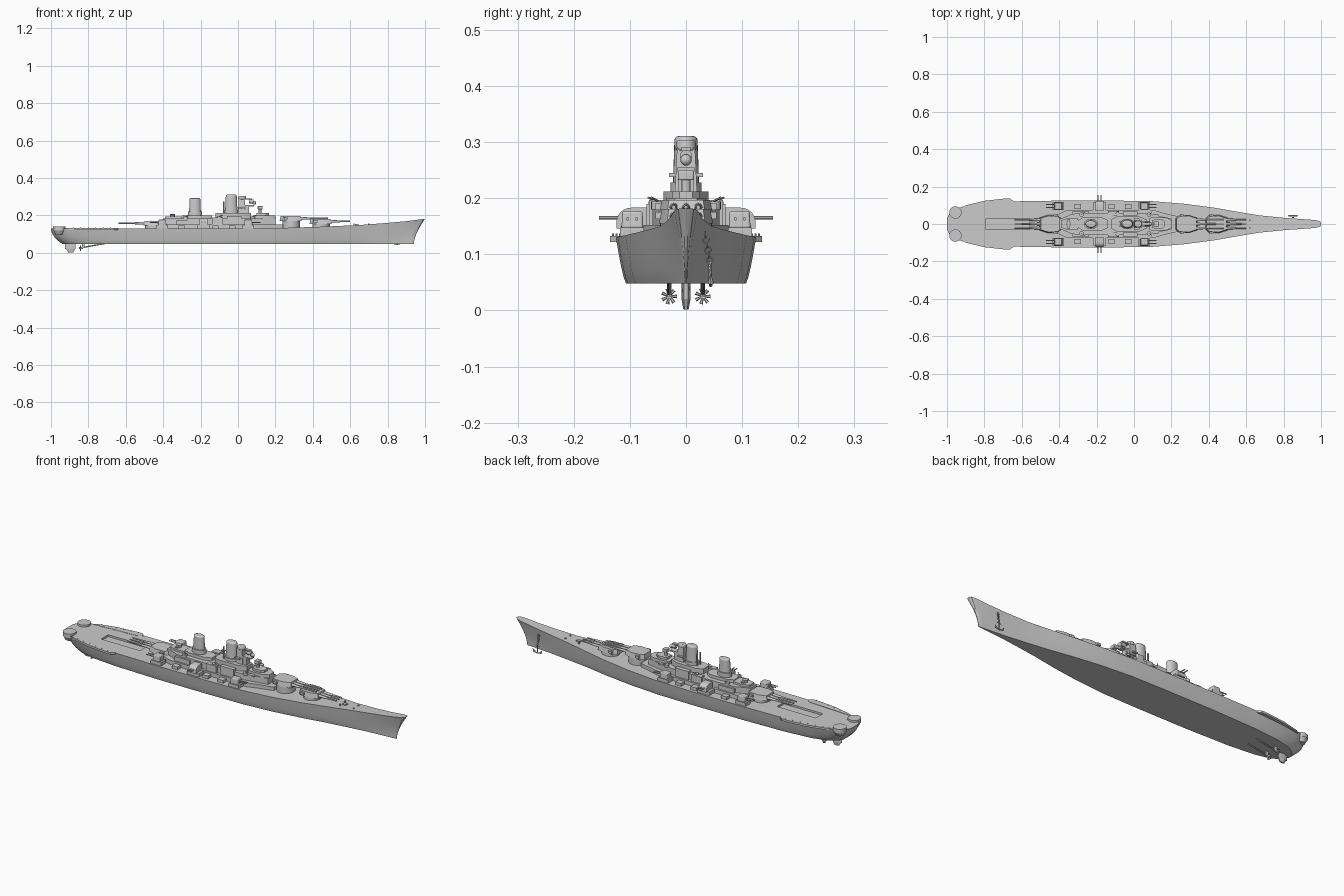
import bpy, bmesh, math
from mathutils import Vector

if "Cube" in bpy.data.objects:
    bpy.data.objects.remove(bpy.data.objects["Cube"])


def finish(name, bm, bevel=0):
    bmesh.ops.recalc_face_normals(bm, faces=bm.faces)
    me = bpy.data.meshes.new(name)
    bm.to_mesh(me)
    bm.free()
    ob = bpy.data.objects.new(name, me)
    bpy.context.collection.objects.link(ob)
    if bevel:
        m = ob.modifiers.new("bevel", 'BEVEL')
        m.width, m.segments, m.limit_method = bevel, 3, 'ANGLE'
    return ob


def prism(name, pts, z0, z1, top=1.0, bevel=0):
    """Upright prism over an outline; the top is scaled about its centre."""
    bm = bmesh.new()
    cx = sum(p[0] for p in pts) / len(pts)
    cy = sum(p[1] for p in pts) / len(pts)
    lo = [bm.verts.new((x, y, z0)) for x, y in pts]
    hi = [bm.verts.new((cx + (x - cx) * top, cy + (y - cy) * top, z1)) for x, y in pts]
    n = len(pts)
    bm.faces.new(lo)
    bm.faces.new(hi)
    for i in range(n):
        j = (i + 1) % n
        bm.faces.new((lo[i], lo[j], hi[j], hi[i]))
    return finish(name, bm, bevel)


def sym(half):
    """Close a half outline (y >= 0) across the centre line."""
    return half + [(x, -y) for x, y in reversed(half) if y > 0]


def box(name, x0, x1, y0, y1, z0, z1, top=1.0, bevel=0):
    return prism(name, [(x0, y0), (x1, y0), (x1, y1), (x0, y1)], z0, z1, top, bevel)


def oval(cx, cy, rx, ry, n=24):
    return [(cx + rx * math.cos(2 * math.pi * i / n), cy + ry * math.sin(2 * math.pi * i / n)) for i in range(n)]


def rod(name, a, b, r0, r1=None, n=12):
    a, b = Vector(a), Vector(b)
    bm = bmesh.new()
    bmesh.ops.create_cone(bm, cap_ends=True, segments=n, radius1=r0,
                          radius2=r0 if r1 is None else r1, depth=(b - a).length)
    rot = (b - a).to_track_quat('Z', 'Y').to_matrix().to_4x4()
    bm.transform(rot)
    bmesh.ops.translate(bm, verts=bm.verts, vec=(a + b) / 2)
    return finish(name, bm)


def ball(name, c, r):
    bm = bmesh.new()
    bmesh.ops.create_uvsphere(bm, u_segments=16, v_segments=10, radius=r)
    bmesh.ops.translate(bm, verts=bm.verts, vec=c)
    return finish(name, bm)


# Hull: lofted stations (x, deck half width, bottom half width, deck height)
stations = [(-1, .03, .012, .131), (-.985, .058, .03, .131), (-.95, .082, .048, .131), (-.9, .097, .066, .131),
            (-.8, .112, .086, .131), (-.65, .121, .1, .131), (-.4, .125, .107, .13), (-.1, .125, .107, .13),
            (.1, .122, .104, .131), (.27, .108, .09, .134), (.43, .087, .068, .139), (.55, .066, .046, .144),
            (.67, .046, .029, .15), (.8, .033, .015, .16), (.9, .026, .008, .169), (.97, .021, .003, .178),
            (.995, .014, .002, .181), (1, .005, .001, .182)]
bm = bmesh.new()
rows = []
N = 8
for X, yt, yb, zt in stations:
    bow = min(1, max(0, (X - .7) / .3))
    aft = min(1, max(0, (-X - .85) / .15))
    half = []
    for k in range(N + 1):
        t = k / N
        x = X - .06 * bow * (1 - t ** 1.6) + .06 * aft * (1 - t) ** 2
        half.append((x, yb + (yt - yb) * t ** (1 - .25 * (1 - bow) + .6 * bow), .048 + (zt - .048) * t))
    rows.append([bm.verts.new((x, -y, z)) for x, y, z in reversed(half)] + [bm.verts.new(p) for p in half])
for a, b in zip(rows, rows[1:]):
    for i in range(len(a)):
        j = (i + 1) % len(a)
        bm.faces.new((a[i], a[j], b[j], b[i]))
bm.faces.new(rows[0])
bm.faces.new(rows[-1])
hull = finish("hull", bm)

# Sunken hatch in the aft deck
cutter = box("hatch_cutter", -.79, -.56, -.03, .03, .121, .15)
cutter.hide_render = True
cutter.hide_set(True)
m = hull.modifiers.new("hatch", 'BOOLEAN')
m.operation, m.object = 'DIFFERENCE', cutter

# Aft deck overhangs, railing posts and round stern tubs
for s in (-1, 1):
    prism("aft_overhang", [(x, s * y) for x, y in
          [(-.92, .085), (-.9, .1), (-.8, .124), (-.7, .135), (-.66, .135), (-.64, .118), (-.66, .1)]], .122, .1325)
    for i in range(6):
        x = -.88 + i * .04
        rod("rail_post", (x, s * (.1 + .03 * i / 5), .13), (x, s * (.1 + .03 * i / 5), .137), .0015, n=6)
    rod("stern_tub_base", (-.955, s * .062, .098), (-.955, s * .062, .12), .02, .032, 24)
    rod("stern_tub", (-.955, s * .062, .12), (-.955, s * .062, .141), .033, n=24)


# Main gun turrets on barbettes
def turret(name, cx, d, z0, z1, tip):
    rod(name + "_barbette", (cx, 0, .12), (cx, 0, z0), .046, n=32)
    half = [(-.062, .03), (-.045, .045), (.01, .048), (.055, .034)]
    prism(name + "_house", sym([(cx + d * x, y) for x, y in half]), z0, z1, .9)
    zb = z0 + (z1 - z0) * .5
    for s in (-1, 1):
        box(name + "_rangefinder", cx - d * .04, cx - d * .02, s * .04, s * .054, z0 + .008, z1 - .006)
    for y in (-.022, 0, .022):
        rod(name + "_sleeve", (cx + d * .045, y, zb), (cx + d * .1, y, zb), .0075, .0055)
        rod(name + "_barrel", (cx + d * .09, y, zb), (tip, y, zb), .0048, .0035)


turret("upper_fore_turret", .285, 1, .171, .197, .48)
turret("lower_fore_turret", .445, 1, .155, .181, .6)
turret("aft_turret", -.45, -1, .145, .171, -.64)

# Deckhouse levels
prism("deckhouse", sym([(-.45, .03), (-.36, .074), (.1, .076), (.16, .058), (.24, .04)]), .125, .152)
prism("deckhouse_mid", sym([(-.4, .025), (-.33, .054), (-.24, .06), (.04, .06), (.12, .045), (.2, .03)]), .15, .184)
prism("aft_platform", sym([(-.39, .02), (-.35, .032), (-.3, .03)]), .18, .195)
rod("aft_director", (-.35, 0, .19), (-.35, 0, .207), .013, n=16)
box("aft_rangefinder", -.357, -.343, -.025, .025, .198, .204)
prism("funnel_base", sym([(-.3, .02), (-.27, .036), (-.17, .036), (-.14, .02)]), .18, .2)
prism("tower_base", sym([(-.12, .025), (-.09, .04), (.03, .04), (.07, .022)]), .18, .212)
prism("bridge_house", sym([(.08, .03), (.1, .036), (.17, .036), (.2, .02)]), .18, .2)
prism("bridge_top", sym([(.1, .02), (.11, .024), (.15, .024), (.165, .012)]), .198, .212)
rod("fore_director_post", (.118, 0, .21), (.118, 0, .235), .008)
box("fore_director", .105, .131, -.014, .014, .232, .25, bevel=.003)

# Funnels and bridge tower
prism("aft_funnel", oval(-.23, 0, .032, .021), .195, .292, .9, .006)
prism("aft_funnel_collar", oval(-.23, 0, .038, .027), .195, .222)
prism("fore_funnel", oval(-.036, 0, .034, .024), .205, .311, .85, .008)
prism("fore_funnel_collar", oval(-.036, 0, .038, .028), .205, .228)
box("bridge_tower", .0, .04, -.02, .02, .205, .29, .8)
prism("tower_cap", oval(.022, 0, .022, .019), .285, .303, .9, .004)
box("tower_platform", .03, .085, -.015, .015, .248, .255)
box("tower_arm", .03, .075, -.008, .008, .285, .291)
rod("tower_searchlight", (.058, 0, .275), (.082, 0, .275), .011, n=16)
ball("tower_director", (.087, 0, .268), .01)
box("tower_front", .04, .06, -.014, .014, .205, .25)
for s in (-1, 1):
    box("tower_wing", .0, .03, s * .015, s * .03, .238, .245)
    rod("funnel_pipe", (-.075, s * .012, .205), (-.075, s * .012, .275), .004, n=8)
    box("bridge_wing", .1, .13, s * .03, s * .052, .18, .187)

# Secondary gun mounts, side blocks and small gun tubs
for s in (-1, 1):
    for cx, d in ((-.405, -1), (.055, 1)):
        box("corner_mount_base", cx - .03, cx + .03, s * .075, s * .118, .125, .148)
        box("corner_mount", cx - .022, cx + .022, s * .076, s * .115, .146, .177, .92, .004)
        for o in (-.008, .008):
            rod("corner_gun", (cx + d * .015, s * .096 + o, .163), (cx + d * .065, s * .096 + o, .163), .003, n=8)
    # Midship mount: rounded cross-section run along x
    box("mid_mount_base", -.22, -.15, s * .07, s * .116, .125, .15)
    arc = [(.07, .146), (.124, .146)] + [(.098 + .026 * math.cos(a * math.pi / 12), .157 + .026 * math.sin(a * math.pi / 12))
                                         for a in range(0, 7)] + [(.07, .183)]
    mount = prism("mid_mount", [(s * y, z) for y, z in arc], -.207, -.163)
    for v in mount.data.vertices:
        y, z, x = v.co
        v.co = (x, y, z)
    bm = bmesh.new()
    bm.from_mesh(mount.data)
    bmesh.ops.recalc_face_normals(bm, faces=bm.faces)
    bm.to_mesh(mount.data)
    bm.free()
    for o in (-.008, .008):
        rod("mid_gun", (-.185 + o, s * .115, .165), (-.185 + o, s * .155, .165), .003, n=8)
    for x0, x1, w, z in ((-.33, -.24, .066, .175), (-.14, -.08, .07, .19), (-.06, .02, .066, .197)):
        box("side_block", x0, x1, s * .045, s * w, .15, z)
    for x in (-.3, -.12, -.03):
        box("deck_locker", x - .017, x + .017, s * .08, s * .108, .125, .146)
    for x, y in ((-.28, .05), (-.1, .055), (.08, .05)):
        rod("small_gun_tub", (x, s * y, .18), (x, s * y, .194), .012, n=16)
        rod("small_gun", (x, s * y, .195), (x + .015, s * (y + .012), .201), .002, n=6)
    for x in (.62, .7):
        rod("deck_bollard", (x, s * .02, .14), (x, s * .02, .158), .004, n=10)
box("capstan_hatch", .625, .645, -.008, .008, .14, .155)

# Rudder, propellers, shafts and brackets
prism("rudder", sym([(-.925, 0), (-.9, .008), (-.87, .004)]), .055, .02)
prism("rudder_foot", sym([(-.918, 0), (-.9, .008), (-.872, .004)]), .02, .002, .6)
for s in (-1, 1):
    y, z = s * .03, .025
    rod("propeller_shaft", (-.85, y, z), (-.7, y, .052), .0035)
    box("shaft_bracket", -.835, -.82, y - .004, y + .004, .025, .06)
    rod("propeller_hub", (-.85, y, z), (-.83, y, z), .005)
    for k in range(7):
        a = 2 * math.pi * k / 7
        c, w = math.cos(a), math.sin(a)
        rod("propeller_blade", (-.842, y + .003 * c, z + .003 * w), (-.842, y + .014 * c, z + .014 * w), .0018, .0035, 6)

# Anchor and chain on the port bow
ax, ay = .85, .044
for i in range(6):
    bpy.ops.mesh.primitive_torus_add(major_radius=.0055, minor_radius=.0014, major_segments=12, minor_segments=6,
                                     location=(ax, .034 + .0016 * i, .135 - .009 * i),
                                     rotation=(math.pi / 2, 0, math.pi / 2 * (i % 2)))
    bpy.context.object.name = "chain_link"
rod("anchor_shank", (ax, .042, .088), (ax, ay, .045), .003, n=8)
rod("anchor_stock", (ax - .012, .042, .08), (ax + .012, .042, .08), .002, n=8)
for s in (-1, 1):
    rod("anchor_arm", (ax, ay, .045), (ax + s * .02, ay, .05), .0035, .003, 8)
    rod("anchor_fluke", (ax + s * .018, ay, .049), (ax + s * .027, ay, .064), .006, .001, 6)

# Smooth rounded surfaces, keep edges sharp
for ob in bpy.context.collection.objects:
    ob.select_set(ob.type == 'MESH' and not ob.hide_render)
bpy.context.view_layer.objects.active = hull
bpy.ops.object.shade_smooth_by_angle(angle=math.radians(30))
